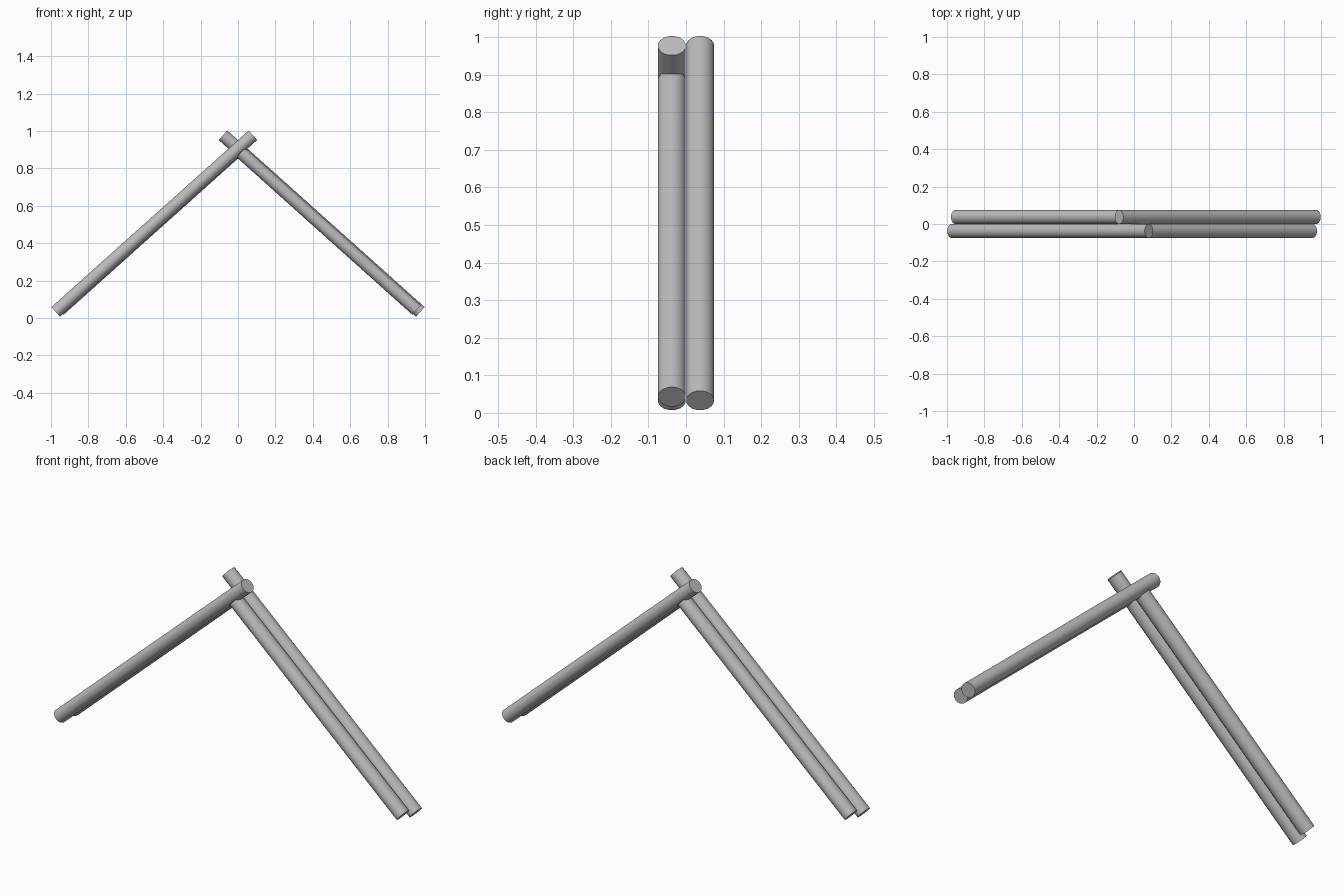
import bpy
from math import pi
from mathutils import Vector, Matrix

if "Cube" in bpy.data.objects:
    bpy.data.objects.remove(bpy.data.objects["Cube"], do_unlink=True)

grey = bpy.data.materials.new("plain grey")
grey.use_nodes = True
colour = (0.5, 0.5, 0.5, 1)
grey.diffuse_color = colour
grey.node_tree.nodes["Principled BSDF"].inputs["Base Color"].default_value = colour

RADIUS = 0.0375
FLATTEN = 0.93  # poles are slightly narrower across than front to back


def pole(name, foot, tip, y):
    """Round pole between two (x, z) points in the plane at depth y."""
    a, b = Vector((foot[0], y, foot[1])), Vector((tip[0], y, tip[1]))
    axis = (b - a).normalized()
    depth = Vector((0, 1, 0))
    across = depth.cross(axis)
    bpy.ops.mesh.primitive_cylinder_add(vertices=16, radius=RADIUS, depth=(b - a).length)
    obj = bpy.context.object
    obj.name = name
    frame = Matrix((across * FLATTEN, depth, axis)).transposed().to_4x4()
    obj.data.transform(Matrix.Translation((a + b) / 2) @ frame @ Matrix.Rotation(pi / 16, 4, "Z"))
    obj.data.materials.append(grey)
    bpy.ops.object.shade_smooth_by_angle()


# Each pair has one long pole past the peak and one short pole butting into it
for label, side, y in (("front", 1, -RADIUS), ("back", -1, RADIUS)):
    pole(label + "_long_pole", (-0.975 * side, 0.033), (0.08 * side, 0.977), y)
    pole(label + "_short_pole", (0.955 * side, 0.043), (0.015 * side, 0.885), y)
